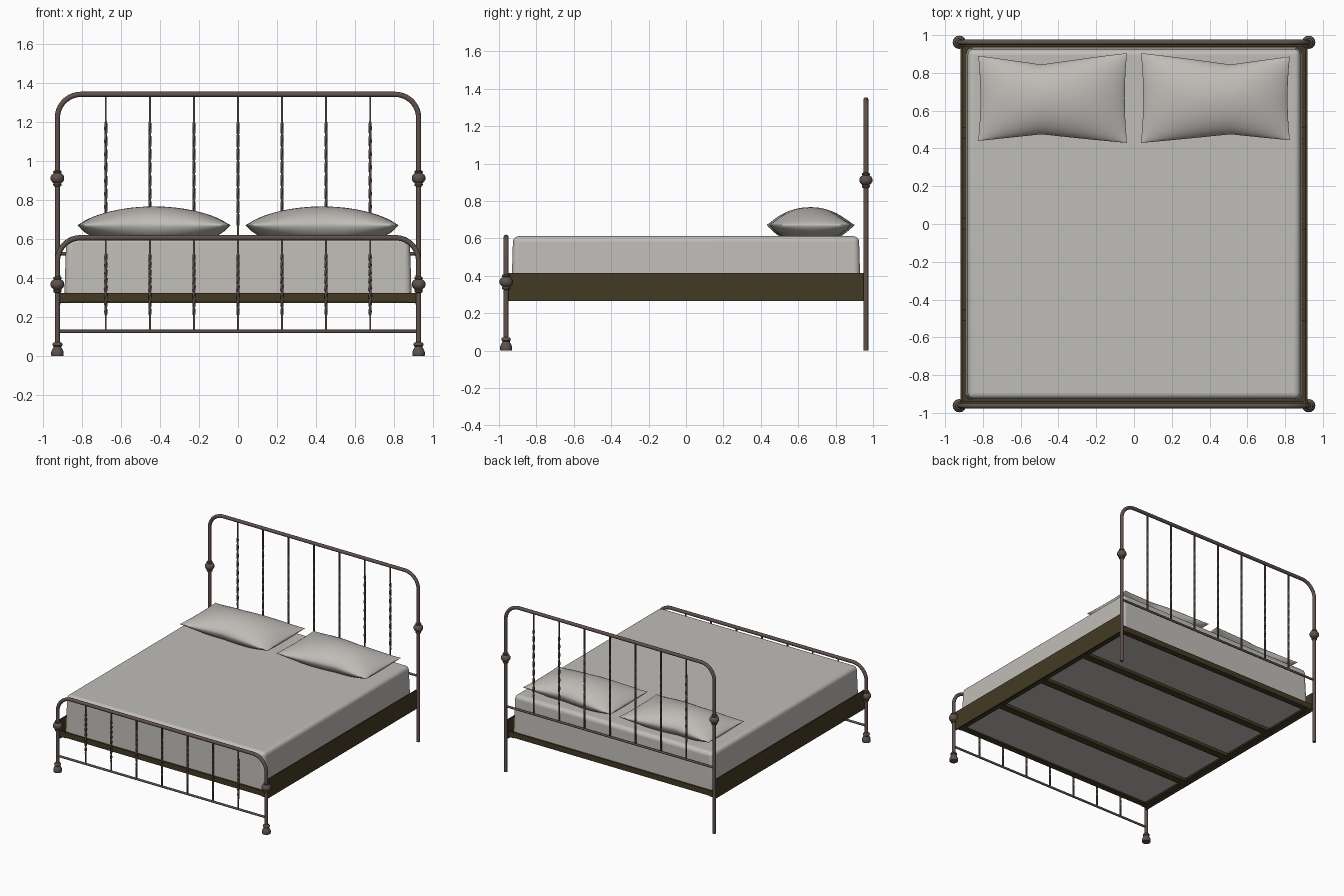
import bpy, bmesh, math
from mathutils import Vector

if "Cube" in bpy.data.objects:
    bpy.data.objects.remove(bpy.data.objects["Cube"])


def mat(name, c):
    m = bpy.data.materials.new(name)
    m.diffuse_color = (*c, 1)
    m.use_nodes = True
    m.node_tree.nodes["Principled BSDF"].inputs["Base Color"].default_value = m.diffuse_color
    return m


METAL = mat("bronze metal", (0.115, 0.083, 0.072))
RAIL = mat("dark olive rail", (0.055, 0.042, 0.018))
CLOTH = mat("warm grey cloth", (0.53, 0.51, 0.48))


def finish(ob, m, smooth=True, angle=40):
    ob.data.materials.clear()
    ob.data.materials.append(m)
    if smooth:
        bpy.ops.object.select_all(action='DESELECT')
        ob.select_set(True)
        bpy.context.view_layer.objects.active = ob
        bpy.ops.object.shade_smooth_by_angle(angle=math.radians(angle))
    return ob


def from_bm(name, bm, m, smooth=True, angle=40):
    bmesh.ops.recalc_face_normals(bm, faces=bm.faces)
    me = bpy.data.meshes.new(name)
    bm.to_mesh(me)
    bm.free()
    ob = bpy.data.objects.new(name, me)
    bpy.context.collection.objects.link(ob)
    return finish(ob, m, smooth, angle)


def tube(name, pts, r):
    cu = bpy.data.curves.new(name, 'CURVE')
    cu.dimensions = '3D'
    cu.bevel_depth, cu.bevel_resolution, cu.use_fill_caps = r, 4, True
    sp = cu.splines.new('POLY')
    sp.points.add(len(pts) - 1)
    for p, c in zip(sp.points, pts):
        p.co = (*c, 1)
    ob = bpy.data.objects.new(name, cu)
    bpy.context.collection.objects.link(ob)
    bpy.ops.object.select_all(action='DESELECT')
    ob.select_set(True)
    bpy.context.view_layer.objects.active = ob
    bpy.ops.object.convert(target='MESH')
    return finish(bpy.context.view_layer.objects.active, METAL)


def loft(name, rings, m, angle=40):
    """Closed solid through a stack of equal-sized rings."""
    bm = bmesh.new()
    vs = [[bm.verts.new(p) for p in ring] for ring in rings]
    n = len(vs[0])
    for a, b in zip(vs, vs[1:]):
        for i in range(n):
            bm.faces.new((a[i], a[(i + 1) % n], b[(i + 1) % n], b[i]))
    bm.faces.new(vs[0])
    bm.faces.new(vs[-1])
    return from_bm(name, bm, m, True, angle)


def turned(name, x, y, z, profile, n=20):
    loft(name, [[(x + r * math.cos(2 * math.pi * i / n), y + r * math.sin(2 * math.pi * i / n), z + h)
                 for i in range(n)] for r, h in profile], METAL)


def spindle(name, x, y, z0, z1, steps=72):
    """Thin bar, square in section, twisted over its middle part."""
    rings = []
    for k in range(steps + 1):
        t = k / steps
        mid = min(max((t - 0.17) / 0.66, 0), 1)
        r = 0.0085 if 0.17 <= t <= 0.83 else 0.0062
        a = math.pi / 4 + mid * math.pi * 4
        rings.append([(x + r * math.cos(a + i * math.pi / 2), y + r * math.sin(a + i * math.pi / 2),
                       z0 + t * (z1 - z0)) for i in range(4)])
    loft(name, rings, METAL, 30)


def box(name, lo, hi, m):
    bm = bmesh.new()
    bmesh.ops.create_cube(bm, size=1)
    lo, hi = Vector(lo), Vector(hi)
    for v in bm.verts:
        v.co = Vector([(lo[i] + hi[i]) / 2 + v.co[i] * (hi[i] - lo[i]) for i in range(3)])
    return from_bm(name, bm, m, False)


X, Y, R = 0.925, 0.962, 0.0135
KNOB = [(0.012, -0.044), (0.02, -0.04), (0.022, -0.032), (0.019, -0.026), (0.029, -0.018), (0.035, -0.007),
        (0.035, 0.007), (0.029, 0.018), (0.019, 0.025), (0.022, 0.031), (0.02, 0.037), (0.012, 0.04)]
FOOT = [(0.030, 0), (0.032, 0.006), (0.032, 0.02), (0.028, 0.032), (0.021, 0.044), (0.020, 0.05),
        (0.025, 0.055), (0.025, 0.064), (0.02, 0.07), (0.012, 0.072)]


# headboard and footboard frames: arched tube, lower rail, spindles, knobs
def end_frame(label, y, top, rail_z, knob_z, cr=0.12):
    arc = [(X - cr + cr * math.cos(a), y, top - cr + cr * math.sin(a))
           for a in [math.pi / 2 * i / 10 for i in range(11)]]
    half = [(X, y, 0.0)] + arc
    tube(label + "_arch", half + [(-x, yy, z) for x, yy, z in reversed(half)], R)
    tube(label + "_lower_rail", [(-X, y, rail_z), (X, y, rail_z)], 0.0085)
    for i in range(-3, 4):
        spindle(f"{label}_spindle_{i + 4}", i * 0.2256, y, rail_z, top)
    for s in (-1, 1):
        turned(label + "_knob", s * X, y, knob_z, KNOB)


end_frame("headboard", Y, 1.341, 0.525, 0.912)
end_frame("footboard", -Y, 0.607, 0.127, 0.368)
for s in (-1, 1):
    turned("front_foot", s * X, -Y, 0, FOOT)

# side rails with inner flanges
for s in (-1, 1):
    xs = sorted((s * 0.909, s * 0.919))
    box("side_rail", (xs[0], -0.952, 0.265), (xs[1], 0.955, 0.415), RAIL)
    xs = sorted((s * 0.865, s * 0.909))
    box("side_rail_flange", (xs[0], -0.945, 0.275), (xs[1], 0.945, 0.285), RAIL)
    ys = sorted((s * 0.937, s * 0.947))
    box("end_rail", (-0.909, ys[0], 0.28), (0.909, ys[1], 0.323), RAIL)
    ys = sorted((s * 0.90, s * 0.937))
    box("end_rail_flange", (-0.909, ys[0], 0.28), (0.909, ys[1], 0.29), RAIL)

# cross slats under the mattress
for i in (-1, 0, 1):
    box("cross_slat", (-0.909, i * 0.48 - 0.03, 0.272), (0.909, i * 0.48 + 0.03, 0.3), RAIL)

# mattress: slightly tapered, rounded box
mattress = box("mattress", (-0.89, -0.934, 0.295), (0.89, 0.934, 0.612), CLOTH)
for v in mattress.data.vertices:
    if v.co.z > 0.5:
        v.co.x *= 0.988
        v.co.y *= 0.99
bev = mattress.modifiers.new("rounding", 'BEVEL')
bev.width, bev.segments = 0.03, 5
finish(mattress, CLOTH, True, 50)


# pillows: two puffed sheets meeting in a pinched seam
def pillow(name, cx, dip_x, nx=36, ny=26):
    bm = bmesh.new()
    for side in (1, -1):
        grid = []
        for j in range(ny + 1):
            row = []
            for i in range(nx + 1):
                u = math.sin((2 * i / nx - 1) * math.pi / 2)
                v = math.sin((2 * j / ny - 1) * math.pi / 2)
                w = max(0, 1 - abs(u - dip_x) / (1 + abs(dip_x))) ** 1.1
                pinch = (0.06 if v > 0 else 0.045) * abs(v) * w
                x = cx + u * (0.394 - 0.012 * (1 - v * v))
                y = 0.667 + v * 0.237 - math.copysign(pinch, v)
                puff = max(0, (1 - u * u) * (1 - v * v))
                if side > 0:
                    z = 0.672 + 0.095 * max(0, 1 - u * u) ** 0.75 * max(0, 1 - v * v) ** 0.6
                else:
                    z = max(0.611, 0.672 - 0.11 * puff ** 0.55)
                row.append(bm.verts.new((x, y, z)))
            grid.append(row)
        for j in range(ny):
            for i in range(nx):
                bm.faces.new((grid[j][i], grid[j][i + 1], grid[j + 1][i + 1], grid[j + 1][i]))
    bmesh.ops.remove_doubles(bm, verts=bm.verts, dist=0.00005)
    from_bm(name, bm, CLOTH, True, 60)


pillow("left_pillow", -0.431, -0.15)
pillow("right_pillow", 0.431, 0.2)
